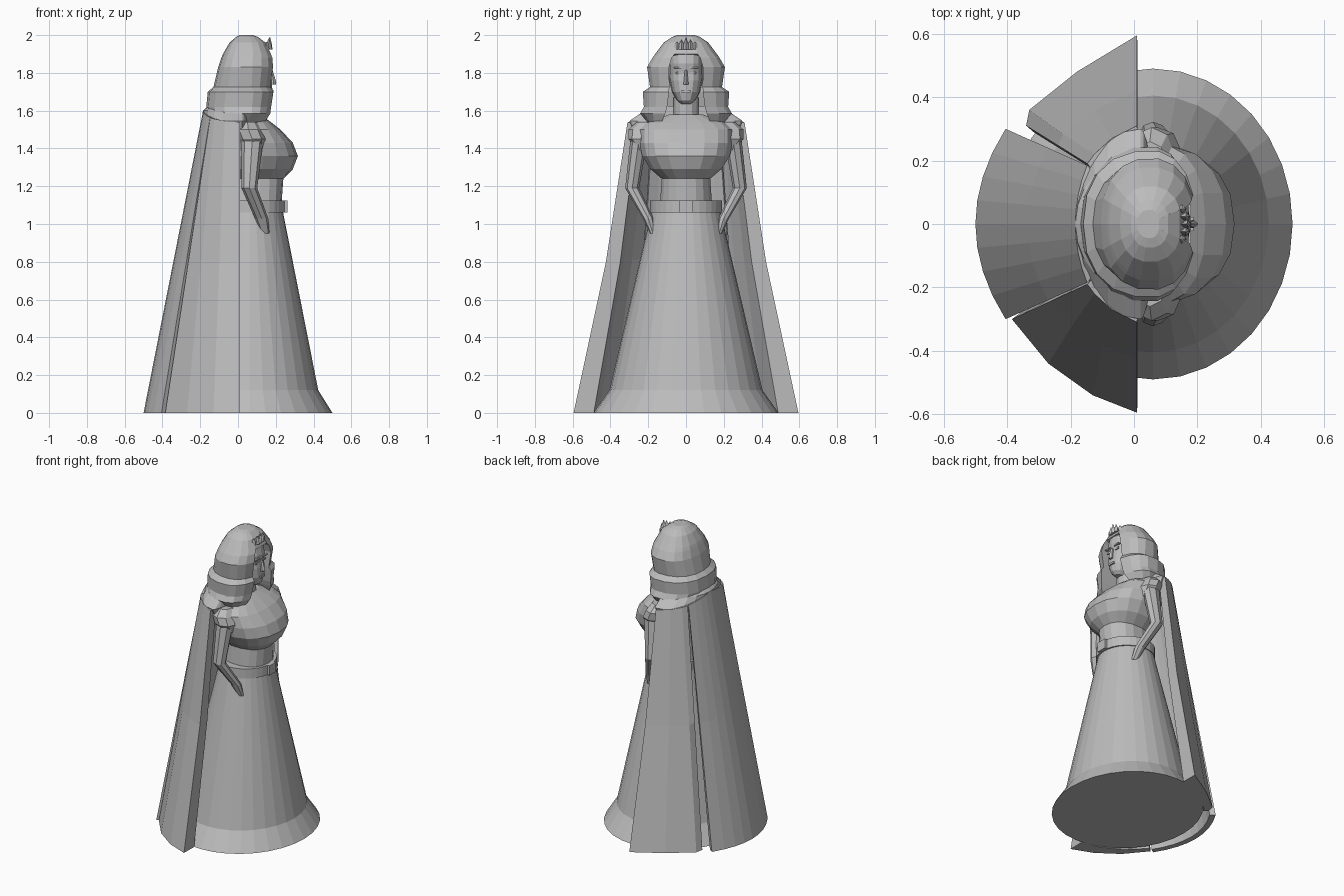
import bpy, bmesh, math
from mathutils import Vector

grey = bpy.data.materials.new("plain_grey")
grey.diffuse_color = (0.5, 0.5, 0.5, 1)


def make(name, bm):
    bmesh.ops.recalc_face_normals(bm, faces=bm.faces)
    me = bpy.data.meshes.new(name)
    bm.to_mesh(me)
    bm.free()
    me.materials.append(grey)
    ob = bpy.data.objects.new(name, me)
    bpy.context.collection.objects.link(ob)
    return ob


def loft(name, rings):
    """Closed skin through rings of equal point count, capped at both ends."""
    bm = bmesh.new()
    rows = [[bm.verts.new(p) for p in r] for r in rings]
    n = len(rows[0])
    for a, b in zip(rows, rows[1:]):
        for i in range(n):
            j = (i + 1) % n
            bm.faces.new((a[i], a[j], b[j], b[i]))
    bm.faces.new(rows[0][::-1])
    bm.faces.new(rows[-1])
    return make(name, bm)


def point(a, xc, xb, xf, ry, power):
    c, s = math.cos(a), math.sin(a)
    e = 2 / power
    half = xf - xc if c > 0 else xc - xb
    return xc + math.copysign(abs(c) ** e * half, c), math.copysign(abs(s) ** e * ry, s)


def oval(z, xb, xf, ry, xc=0.06, yc=0.0, n=32, power=2.0):
    out = []
    for i in range(n):
        x, y = point(2 * math.pi * i / n, xc, xb, xf, ry, power)
        out.append((x, y + yc, z))
    return out


def box(name, centre, size):
    bm = bmesh.new()
    bmesh.ops.create_cube(bm, size=1)
    for v in bm.verts:
        v.co = Vector(centre) + Vector(v.co[k] * size[k] for k in range(3))
    return make(name, bm)


# Gown: flared skirt, belt and fitted bodice
loft("skirt", [oval(0, -0.40, 0.50, 0.49), oval(0.12, -0.32, 0.425, 0.405),
               oval(1.08, -0.10, 0.235, 0.18)])
loft("belt", [oval(z, -0.105, 0.25, 0.19) for z in (1.06, 1.125)])
box("belt_buckle", (0.25, 0, 1.093), (0.025, 0.07, 0.065))
bodice = [(1.10, -0.09, 0.23, 0.14), (1.24, -0.08, 0.24, 0.13),
          (1.29, -0.08, 0.29, 0.19), (1.36, -0.09, 0.317, 0.235),
          (1.43, -0.10, 0.29, 0.25), (1.50, -0.10, 0.225, 0.25),
          (1.535, -0.08, 0.18, 0.21), (1.58, -0.03, 0.12, 0.09)]
loft("bodice", [oval(z, b, f, r, 0.08, 0, 18, 2.3) for z, b, f, r in bodice])

# Sleeves and tapering bent arms, one pair each: (x, y, z, rx, ry)
sleeve = [(0.085, 0.215, 1.39, 0.055, 0.04), (0.075, 0.24, 1.45, 0.07, 0.065),
          (0.055, 0.225, 1.50, 0.07, 0.08), (0.05, 0.20, 1.54, 0.05, 0.06)]
arm = [(0.145, 0.175, 0.95, 0.022, 0.015), (0.125, 0.20, 1.03, 0.035, 0.028),
       (0.06, 0.285, 1.19, 0.042, 0.037), (0.075, 0.25, 1.44, 0.058, 0.045)]
for side, tag in ((1, "left"), (-1, "right")):
    for part, path in (("sleeve", sleeve), ("arm", arm)):
        loft(f"{tag}_{part}", [oval(z, x - rx, x + rx, ry, x, side * y, 8)
                               for x, y, z, rx, ry in path])


# Cape: three thick panels parted by slits that close towards the shoulders
def cape_panel(name, low, high, thick, bulge):
    bm = bmesh.new()
    n = len(low)

    def layer(inner):
        rows = []
        for t, shrink in ((0, 0), (0.52, bulge), (1, 0)):
            row = []
            for i in range(n):
                (x0, y0), (x1, y1) = low[i], high[i]
                x = x0 + (x1 - x0) * t
                y = y0 + (y1 - y0) * (t + shrink * (i / (n - 1)))
                z = (1.60 - 0.06 * abs(y1) / 0.3) * t
                if inner:
                    k = thick[0] + (thick[1] - thick[0]) * i / (n - 1)
                    x, y = 0.02 + (x - 0.02) * k, y * k
                row.append(bm.verts.new((x, y, z)))
            rows.append(row)
        return rows

    o, q = layer(False), layer(True)
    for r in range(2):
        for i in range(n - 1):
            for g in (o, q):
                bm.faces.new((g[r][i], g[r][i + 1], g[r + 1][i + 1], g[r + 1][i]))
        for i in (0, n - 1):
            bm.faces.new((o[r][i], q[r][i], q[r + 1][i], o[r + 1][i]))
    for r in (0, 2):
        for i in range(n - 1):
            bm.faces.new((o[r][i], o[r][i + 1], q[r][i + 1], q[r][i]))
    return make(name, bm)


top_side = [(-0.147, 0.19), (-0.125, 0.22), (-0.07, 0.27), (0.01, 0.31)]
cape_panel("cape_left", [(-0.34, 0.31), (-0.33, 0.36), (-0.18, 0.48), (0.01, 0.595)],
           top_side, (0.93, 0.82), 0.08)
cape_panel("cape_right", [(-0.385, -0.30), (-0.27, -0.44), (-0.13, -0.54), (0.01, -0.595)],
           [(x, -y) for x, y in top_side], (0.93, 0.82), 0.08)
steps = [i / 4 for i in range(-4, 5)]
cape_panel("cape_back", [(-0.50 + 0.095 * t * t, 0.30 * t) for t in steps],
           [(-0.185 + 0.037 * t * t, 0.185 * t) for t in steps], (0.93, 0.93), 0)

# Rounded yoke joining the cape over the shoulders
loft("cape_yoke", [oval(1.50, -0.17, 0.05, 0.28, 0.02, 0, 24),
                   oval(1.545, -0.185, 0.06, 0.30, 0.02, 0, 24),
                   oval(1.60, -0.185, 0.06, 0.22, 0.02, 0, 24),
                   oval(1.625, -0.16, 0.06, 0.18, 0.02, 0, 24)])

# Neck and head
loft("neck", [oval(z, 0.0, 0.12, 0.065, 0.06, 0, 12) for z in (1.54, 1.67)])
head = [(1.635, 0.15, 0.03), (1.655, 0.172, 0.05), (1.70, 0.182, 0.074),
        (1.76, 0.18, 0.087), (1.80, 0.172, 0.09), (1.85, 0.18, 0.09), (1.91, 0.165, 0.085)]
loft("head", [oval(z, -0.02, f, r, 0.06, 0, 16, 2.4) for z, f, r in head])

# Facial features
loft("nose", [oval(1.738, 0.165, 0.20, 0.015, 0.175, 0, 6),
              oval(1.75, 0.165, 0.203, 0.014, 0.175, 0, 6),
              oval(1.815, 0.165, 0.183, 0.007, 0.172, 0, 6)])
box("lips", (0.182, 0, 1.702), (0.012, 0.045, 0.014))
for s, tag in ((1, "left"), (-1, "right")):
    box(f"{tag}_eye", (0.169, s * 0.038, 1.80), (0.009, 0.032, 0.012))
    box(f"{tag}_brow", (0.171, s * 0.04, 1.826), (0.016, 0.045, 0.008))


# Hair: horseshoe rings that wrap the head and leave the face open
def hair_ring(z, xb, ry, xf, y_in, x_in):
    start = math.asin(min(1, y_in / ry) ** 1.15)
    out, n = [], 17
    for i in range(n):
        a = start + (2 * math.pi - 2 * start) * i / (n - 1)
        x, y = point(a, 0.05, xb, xf, ry, 2.3)
        out.append((x, y, z))
    return out + [(x_in, -y_in, z), (x_in, y_in, z)]


loft("hair", [hair_ring(*r) for r in (
    (1.535, -0.10, 0.20, 0.16, 0.13, 0.02), (1.585, -0.16, 0.245, 0.18, 0.11, 0.02),
    (1.62, -0.168, 0.225, 0.185, 0.10, 0.03), (1.70, -0.16, 0.232, 0.195, 0.09, 0.05),
    (1.725, -0.13, 0.192, 0.18, 0.088, 0.05), (1.83, -0.105, 0.208, 0.195, 0.09, 0.06),
    (1.88, -0.088, 0.18, 0.19, 0.075, 0.10), (1.90, -0.08, 0.165, 0.18, 0.06, 0.172),
    (1.96, -0.045, 0.12, 0.15, 0.045, 0.143), (1.99, -0.01, 0.075, 0.11, 0.03, 0.107),
    (2.0, 0.01, 0.045, 0.08, 0.015, 0.079))])

# Small pointed tiara over the forehead
for i in range(-2, 3):
    y, x = i * 0.024, 0.168 - 0.004 * i * i
    tip = 1.988 - 0.012 * abs(i)
    loft(f"tiara_point_{i + 3}", [oval(1.925, x - 0.03, x + 0.014, 0.015, x, y, 4),
                                  oval(1.95, x - 0.02, x + 0.012, 0.013, x, y, 4),
                                  oval(tip, x - 0.003, x + 0.003, 0.002, x, y, 4)])
